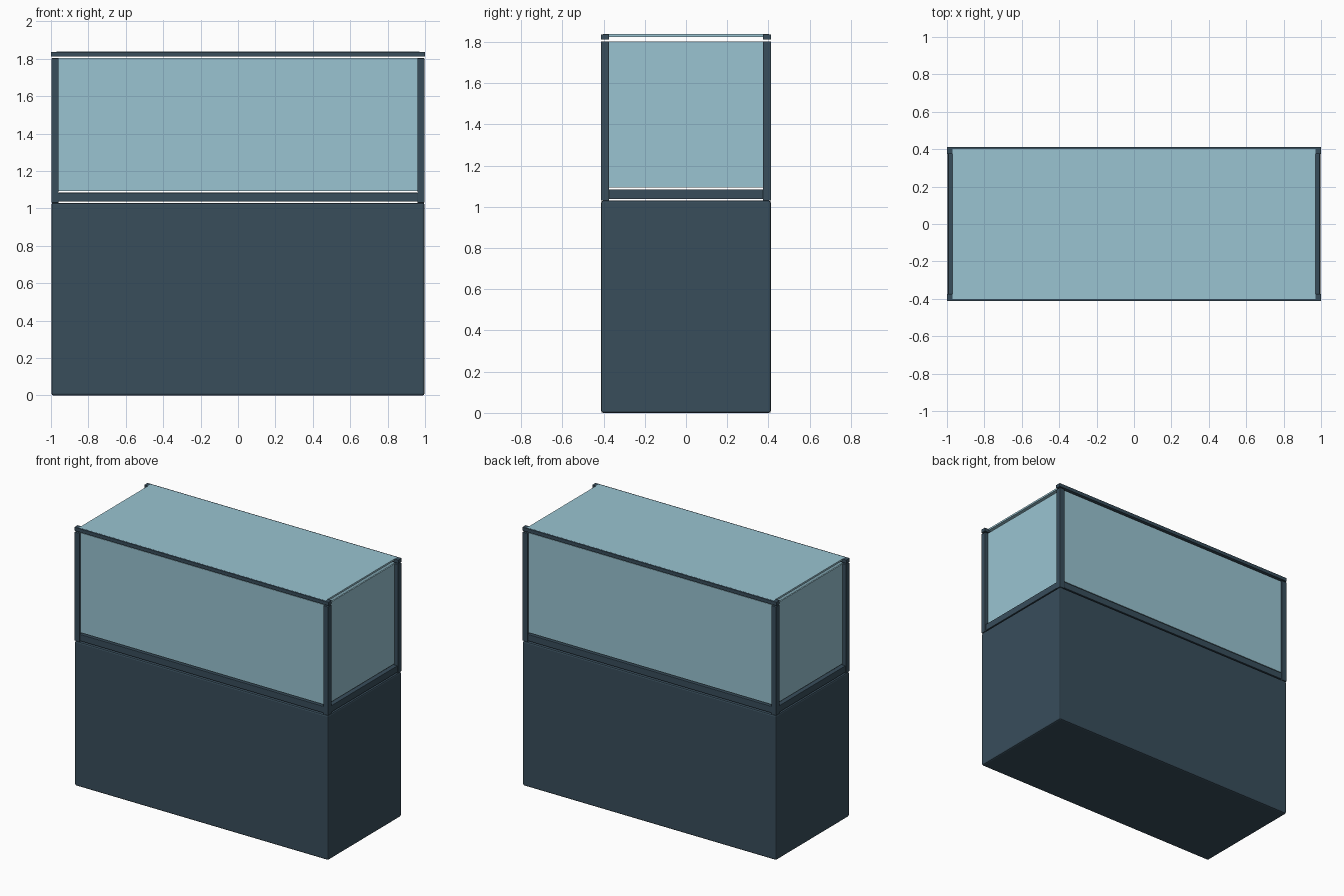
import bpy

if "Cube" in bpy.data.objects:
    bpy.data.objects.remove(bpy.data.objects["Cube"])


def material(name, color):
    m = bpy.data.materials.new(name)
    m.diffuse_color = color
    m.use_nodes = True
    m.node_tree.nodes["Principled BSDF"].inputs["Base Color"].default_value = m.diffuse_color
    return m


frame_mat = material("dark_frame", (0.04, 0.075, 0.105, 1))
glass_mat = material("pale_glass", (0.32, 0.55, 0.64, 1))


def box(name, lo, hi, mat, bevel=0.0):
    """Axis-aligned box between two corners, optionally with softened edges."""
    bpy.ops.mesh.primitive_cube_add(size=1, location=[(a + b) / 2 for a, b in zip(lo, hi)])
    ob = bpy.context.object
    ob.name = name
    ob.scale = [abs(b - a) for a, b in zip(lo, hi)]
    bpy.ops.object.transform_apply(location=False, rotation=False, scale=True)
    ob.data.materials.append(mat)
    if bevel:
        mod = ob.modifiers.new("soft_edges", 'BEVEL')
        mod.width = bevel
        mod.segments = 2
    return ob


X, Y = 0.997, 0.412     # outer half sizes
P = 0.038               # post width
BASE, POST, TOP = 1.03, 1.803, 1.837

# solid plinth
box("plinth", (-X, -Y, 0), (X, Y, BASE), frame_mat, 0.01)

# corner posts
for sx, xn in ((-1, "left"), (1, "right")):
    for sy, yn in ((-1, "front"), (1, "back")):
        box(f"post_{yn}_{xn}", (sx * X, sy * Y, BASE), (sx * (X - P), sy * (Y - P), POST),
            frame_mat, 0.002)

# front and back: bottom rail, glass pane, full-length top rail
for s, n in ((-1, "front"), (1, "back")):
    xi = X - P
    box(f"bottom_rail_{n}", (-xi, s * (Y - 0.004), 1.037), (xi, s * (Y - P), 1.084), frame_mat, 0.002)
    box(f"glass_{n}", (-xi, s * (Y - 0.012), 1.093), (xi, s * (Y - 0.022), POST), glass_mat)
    box(f"top_rail_{n}", (-1, s * Y, 1.811), (1, s * (Y - P), TOP), frame_mat, 0.002)

# sides: bottom rail and glass pane set back from the post faces
for s, n in ((-1, "left"), (1, "right")):
    yi = Y - P
    box(f"bottom_rail_{n}", (s * (X - 0.004), -yi, 1.037), (s * (X - P), yi, 1.084), frame_mat, 0.002)
    box(f"glass_{n}", (s * (X - 0.026), -yi, 1.093), (s * (X - 0.036), yi, POST), glass_mat)

# glass lid resting in the top rails
box("glass_lid", (-0.97, -Y + 0.01, 1.825), (0.97, Y - 0.01, TOP + 0.0005), glass_mat)
